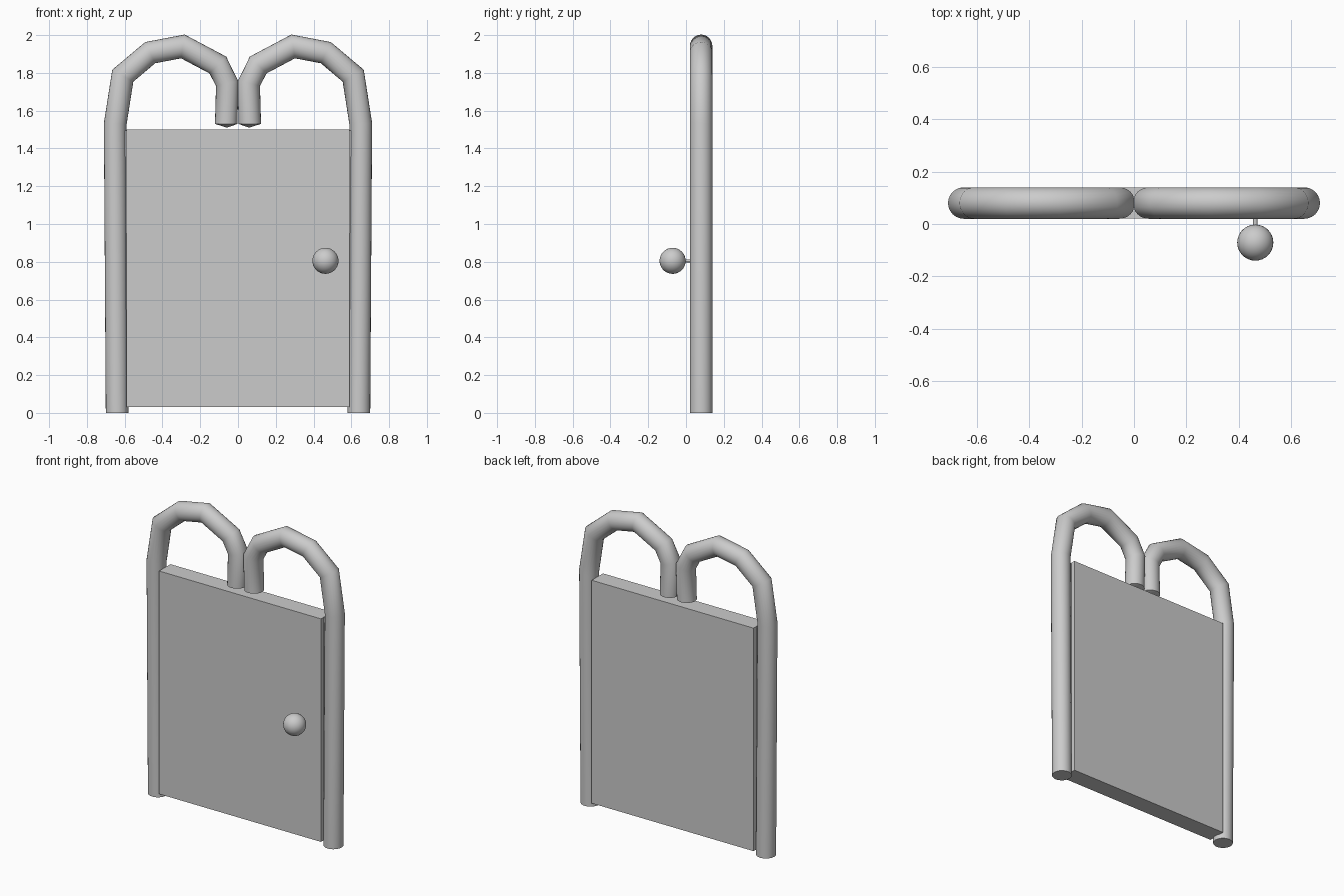
import bpy, bmesh, math
from mathutils import Vector

if "Cube" in bpy.data.objects:
    bpy.data.objects.remove(bpy.data.objects["Cube"])

Y = 0.08      # middle plane of the gate
R = 0.06      # tube radius


def finish(bm, name, smooth=None):
    bmesh.ops.recalc_face_normals(bm, faces=bm.faces)
    me = bpy.data.meshes.new(name)
    bm.to_mesh(me)
    bm.free()
    ob = bpy.data.objects.new(name, me)
    bpy.context.collection.objects.link(ob)
    if smooth:
        bpy.ops.object.select_all(action='DESELECT')
        bpy.context.view_layer.objects.active = ob
        ob.select_set(True)
        bpy.ops.object.shade_smooth_by_angle(angle=math.radians(smooth))
    return ob


def curled_post(name, side, n=24):
    # mitred round tube following a bent path
    path = [(0.64, 0), (0.65, 1.53), (0.61, 1.785), (0.465, 1.907), (0.292, 1.94),
            (0.107, 1.842), (0.056, 1.745), (0.062, 1.53)]
    pts = [Vector((x, 0, z)) for x, z in path]
    bm = bmesh.new()
    rings = []
    for i, p in enumerate(pts):
        if i == 0:
            across = Vector((1, 0, 0))
        elif i == len(pts) - 1:
            across = Vector((-1, 0, 0))
        else:
            a = (p - pts[i - 1]).normalized()
            b = (pts[i + 1] - p).normalized()
            t = (a + b).normalized()
            across = Vector((t.z, 0, -t.x)) / t.dot(a)
        ring = []
        for k in range(n):
            ang = 2 * math.pi * k / n
            v = p + across * R * math.cos(ang)
            ring.append(bm.verts.new((side * max(v.x, 0), Y + R * math.sin(ang), v.z)))
        rings.append(ring)
    for r0, r1 in zip(rings, rings[1:]):
        for k in range(n):
            j = (k + 1) % n
            bm.faces.new((r0[k], r0[j], r1[j], r1[k]))
    # flat foot and shallow pointed tip
    bm.faces.new(rings[0])
    tip = bm.verts.new((side * 0.058, Y, 1.51))
    for k in range(n):
        bm.faces.new((rings[-1][k], rings[-1][(k + 1) % n], tip))
    return finish(bm, name, 45)


curled_post("right_post", 1)
curled_post("left_post", -1)

# door slab: a grid of columns and rows with raised bevelled panels front and back
xs = [-0.59, -0.205, 0.205, 0.59]
zs = [0.03, 0.325, 0.74, 1.125, 1.5]
bm = bmesh.new()
half = 0.044
for s in (-1, 1):
    grid = [[bm.verts.new((x, Y + s * half, z)) for z in zs] for x in xs]
    cells = [bm.faces.new((grid[i][j], grid[i + 1][j], grid[i + 1][j + 1], grid[i][j + 1]))
             for i in range(len(xs) - 1) for j in range(len(zs) - 1)]
    bmesh.ops.inset_individual(bm, faces=cells, thickness=0.018)
    for v in {v for f in cells for v in f.verts}:
        v.co.y = Y + s * 0.059
# rim joining both sides
rim = [e for e in bm.edges if len(e.link_faces) == 1]
bmesh.ops.bridge_loops(bm, edges=rim)
finish(bm, "door_panel")

# buried rails joining the slab to the posts
for s, nm in ((-1, "left_edge_rail"), (1, "right_edge_rail")):
    bpy.ops.mesh.primitive_cube_add(size=1, location=(s * 0.605, Y, 0.765))
    rail = bpy.context.object
    rail.name = nm
    rail.scale = (0.04, 0.06, 1.46)

# knob with thin stem
bpy.ops.mesh.primitive_uv_sphere_add(segments=32, ring_count=16, radius=0.069,
                                     location=(0.463, -0.071, 0.805))
bpy.context.object.name = "door_knob"
bpy.ops.object.shade_smooth()
bpy.ops.mesh.primitive_cylinder_add(vertices=12, radius=0.008, depth=0.08,
                                    location=(0.463, 0.0, 0.805),
                                    rotation=(math.pi / 2, 0, 0))
bpy.context.object.name = "knob_stem"
bpy.ops.object.shade_smooth_by_angle(angle=math.radians(40))
